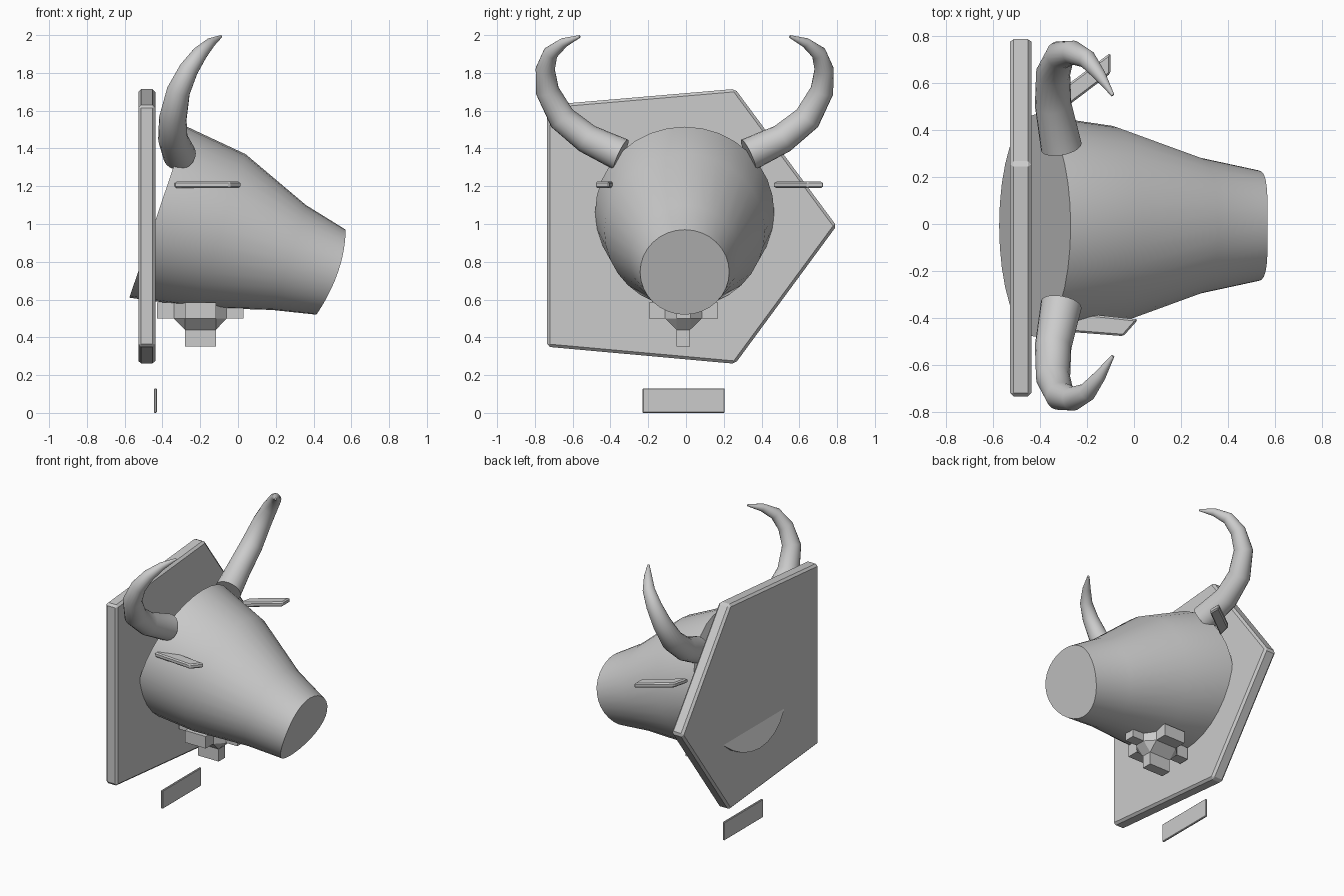
import bpy, bmesh
from math import sin, cos, tau, radians
from mathutils import Vector

if "Cube" in bpy.data.objects:
    bpy.data.objects.remove(bpy.data.objects["Cube"])

YC = -0.007  # mirror plane of the head


def finish(name, bm, smooth=False, bevel=0):
    bmesh.ops.recalc_face_normals(bm, faces=bm.faces)
    me = bpy.data.meshes.new(name)
    bm.to_mesh(me)
    bm.free()
    ob = bpy.data.objects.new(name, me)
    bpy.context.collection.objects.link(ob)
    if bevel:
        m = ob.modifiers.new("Bevel", 'BEVEL')
        m.width = bevel
        m.segments = 1
    if smooth:
        bpy.ops.object.select_all(action='DESELECT')
        ob.select_set(True)
        bpy.context.view_layer.objects.active = ob
        bpy.ops.object.shade_smooth_by_angle(angle=radians(35))
    return ob


def prism(name, points, offset, bevel):
    """Extrude a flat polygon of 3D points by an offset."""
    bm = bmesh.new()
    face = bm.faces.new([bm.verts.new(p) for p in points])
    ext = bmesh.ops.extrude_face_region(bm, geom=[face])
    moved = [g for g in ext["geom"] if isinstance(g, bmesh.types.BMVert)]
    if face.is_valid is False or len(bm.faces) < len(points) + 2:
        bm.faces.new(bm.verts[:len(points)])
    bmesh.ops.translate(bm, verts=moved, vec=offset)
    return finish(name, bm, bevel=bevel)


def loft(name, rings):
    """Skin a list of equal point rings and cap both ends."""
    bm = bmesh.new()
    vr = [[bm.verts.new(p) for p in r] for r in rings]
    n = len(vr[0])
    for a, b in zip(vr, vr[1:]):
        for i in range(n):
            j = (i + 1) % n
            bm.faces.new((a[i], a[j], b[j], b[i]))
    bm.faces.new(vr[0])
    bm.faces.new(vr[-1])
    return finish(name, bm, smooth=True)


# five-sided wall plaque and small name plate
plaque = [(0.26, 1.715), (0.797, 0.99), (0.26, 0.26), (-0.735, 0.35), (-0.735, 1.63)]
prism("wall_plaque", [(-0.528, y, z) for y, z in plaque], (0.09, 0, 0), 0.015)
plate = [(-0.23, 0), (0.205, 0), (0.205, 0.13), (-0.23, 0.13)]
prism("small_plate", [(-0.445, y, z) for y, z in plate], (0.015, 0, 0), 0.004)

# head: tilted rings as top (x, z), bottom (x, z), half width, sideways bulge
sections = [
    ((-0.27, 1.515), (-0.575, 0.61), 0.474, 0.0),
    ((0.04, 1.37), (-0.20, 0.557), 0.425, -0.01),
    ((0.36, 1.10), (0.18, 0.545), 0.29, 0.01),
    ((0.57, 0.97), (0.415, 0.52), 0.236, 0.037),
]
rings = []
for (tx, tz), (bx, bz), w, bulge in sections:
    ring = []
    for i in range(32):
        c, s = cos(tau * i / 32), sin(tau * i / 32)
        ring.append(((tx + bx) / 2 + (tx - bx) / 2 * c + bulge * s * s,
                     YC + w * s, (tz + bz) / 2 + (tz - bz) / 2 * c))
    rings.append(ring)
loft("head", rings)

# curved horns, path points with radius
path = [(-0.31, 0.337, 1.367, 0.088), (-0.345, 0.517, 1.452, 0.078),
        (-0.345, 0.65, 1.56, 0.073), (-0.315, 0.727, 1.705, 0.062),
        (-0.26, 0.738, 1.82, 0.051), (-0.20, 0.71, 1.905, 0.040),
        (-0.145, 0.64, 1.96, 0.026), (-0.09, 0.556, 1.993, 0.007)]
for side, name in ((1, "horn_left"), (-1, "horn_right")):
    pts = [Vector((x, YC + side * y, z)) for x, y, z, r in path]
    rings, u = [], Vector((1, 0, 0))
    for k, p in enumerate(pts):
        t = (pts[min(k + 1, len(pts) - 1)] - pts[max(k - 1, 0)]).normalized()
        u = (u - t * u.dot(t)).normalized()
        v = t.cross(u)
        rings.append([p + path[k][3] * (u * cos(tau * i / 20) + v * sin(tau * i / 20))
                      for i in range(20)])
    loft(name, rings)

# flat slab ears, set at different angles
ear_left = [(-0.34, 0.46), (-0.10, 0.642), (-0.10, 0.73), (-0.31, 0.575)]
ear_right = [(-0.34, -0.455), (-0.045, -0.478), (0.018, -0.407), (-0.28, -0.375)]
for name, poly in (("ear_left", ear_left), ("ear_right", ear_right)):
    prism(name, [(x, y, 1.19) for x, y in poly], (0, 0, 0.034), 0.008)


# throat ornament: faceted core with block arms
def box_corners(lo, hi):
    return [(x, y, z) for x in (lo[0], hi[0]) for y in (lo[1], hi[1]) for z in (lo[2], hi[2])]


arms = [((-0.43, -0.05, 0.50), (-0.34, 0.025, 0.585)),
        ((-0.06, -0.05, 0.50), (0.03, 0.025, 0.585)),
        ((-0.28, -0.195, 0.50), (-0.117, -0.11, 0.585)),
        ((-0.28, 0.085, 0.50), (-0.117, 0.17, 0.585)),
        ((-0.28, -0.05, 0.352), (-0.117, 0.022, 0.44))]
for k, (lo, hi) in enumerate(arms):
    bm = bmesh.new()
    for p in box_corners(lo, hi):
        bm.verts.new(p)
    bmesh.ops.convex_hull(bm, input=bm.verts)
    finish(f"ornament_arm_{k + 1}", bm)
bm = bmesh.new()
core = (box_corners((-0.34, -0.05, 0.50), (-0.06, 0.025, 0.585))
        + box_corners((-0.28, -0.11, 0.50), (-0.117, 0.085, 0.585))
        + box_corners((-0.28, -0.05, 0.44), (-0.117, 0.022, 0.60)))
for p in core:
    bm.verts.new(p)
bmesh.ops.convex_hull(bm, input=bm.verts)
finish("ornament_core", bm)
